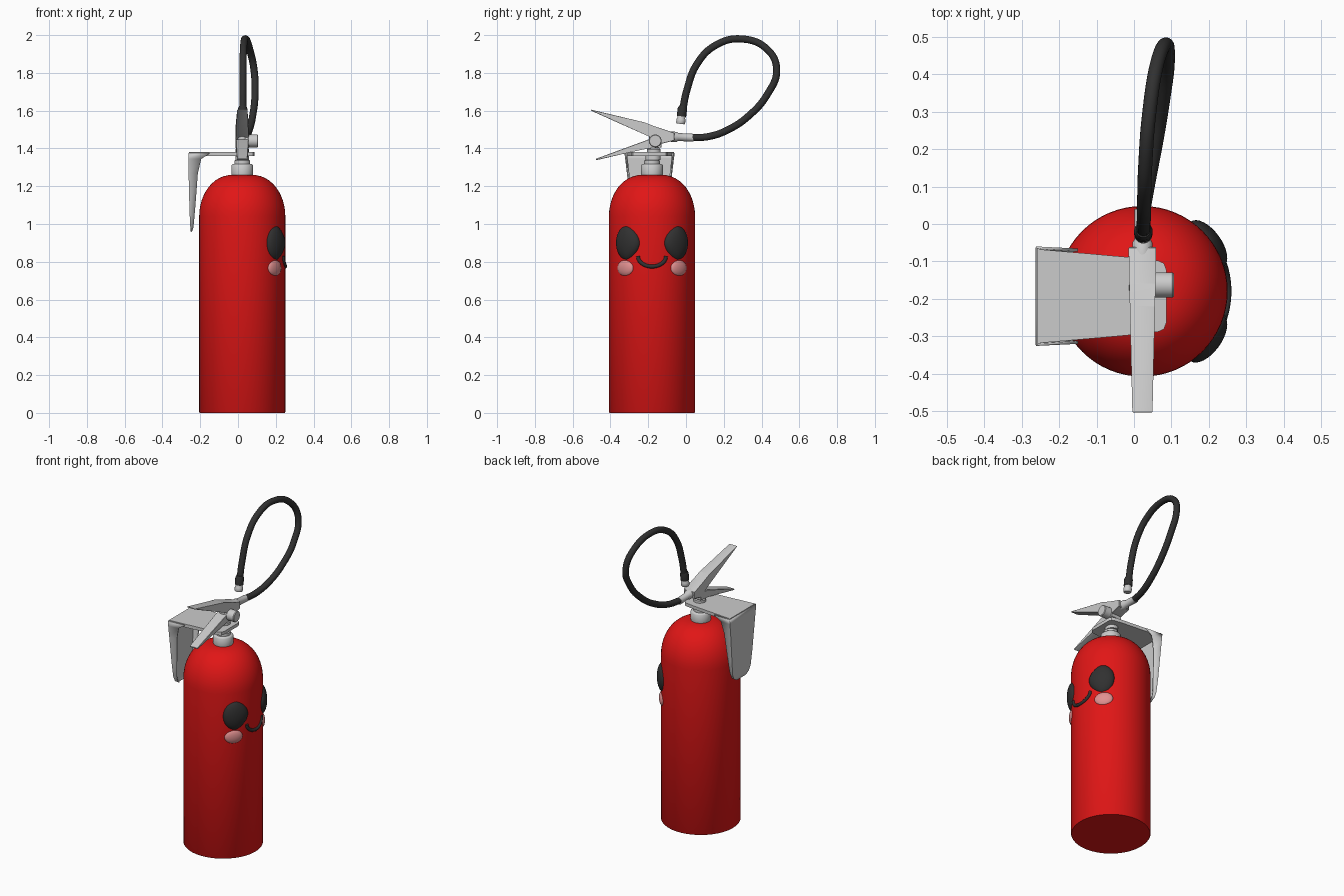
import bpy, bmesh, math
from mathutils import Matrix, Vector

if "Cube" in bpy.data.objects:
    bpy.data.objects.remove(bpy.data.objects["Cube"])

CX, CY, R = 0.0225, -0.18, 0.228   # tank axis and radius


def material(name, rgb):
    m = bpy.data.materials.new(name)
    m.diffuse_color = (*rgb, 1)
    m.use_nodes = True
    m.node_tree.nodes["Principled BSDF"].inputs["Base Color"].default_value = m.diffuse_color
    return m


RED = material("red_paint", (0.75, 0.008, 0.008))
BLACK = material("black_rubber", (0.03, 0.03, 0.03))
PINK = material("pink", (0.75, 0.28, 0.28))


def finish(bm, name, mat=None, angle=40):
    bmesh.ops.recalc_face_normals(bm, faces=bm.faces)
    me = bpy.data.meshes.new(name)
    bm.to_mesh(me)
    bm.free()
    ob = bpy.data.objects.new(name, me)
    bpy.context.collection.objects.link(ob)
    if mat:
        me.materials.append(mat)
    bpy.ops.object.select_all(action='DESELECT')
    bpy.context.view_layer.objects.active = ob
    ob.select_set(True)
    bpy.ops.object.shade_smooth_by_angle(angle=math.radians(angle))
    return ob


def lathe(name, profile, origin, direction=(0, 0, 1), mat=None, seg=48):
    """Revolve (radius, height) points about a direction."""
    bm = bmesh.new()
    M = Matrix.Translation(origin) @ Vector(direction).to_track_quat('Z', 'Y').to_matrix().to_4x4()
    rings = []
    for r, h in profile:
        rings.append([bm.verts.new(M @ Vector((r * math.cos(2 * math.pi * i / seg),
                                               r * math.sin(2 * math.pi * i / seg), h)))
                      for i in range(seg)])
    for a, b in zip(rings, rings[1:]):
        for i in range(seg):
            j = (i + 1) % seg
            bm.faces.new((a[i], a[j], b[j], b[i]))
    bm.faces.new(rings[0])
    bm.faces.new(rings[-1])
    return finish(bm, name, mat)


def lever(name, outline, root_y=-0.08, tip_y=-0.5):
    """Side outline in (y, z), width tapering toward the tip."""
    bm = bmesh.new()
    sides = []
    for s in (-1, 1):
        row = []
        for y, z in outline:
            t = max(0, (root_y - y) / (root_y - tip_y))
            row.append(bm.verts.new((CX + s * (0.037 - 0.01 * t), y, z)))
        sides.append(row)
        bm.faces.new(row)
    n = len(outline)
    for i in range(n):
        j = (i + 1) % n
        bm.faces.new((sides[0][i], sides[0][j], sides[1][j], sides[1][i]))
    bmesh.ops.bevel(bm, geom=bm.edges[:], offset=0.002, segments=1, affect='EDGES')
    return finish(bm, name, angle=30)


def tube(name, points, radius, mat):
    cu = bpy.data.curves.new(name, 'CURVE')
    cu.dimensions = '3D'
    cu.bevel_depth = radius
    cu.bevel_resolution = 5
    cu.use_fill_caps = True
    cu.resolution_u = 10
    sp = cu.splines.new('BEZIER')
    sp.bezier_points.add(len(points) - 1)
    for bp, p in zip(sp.bezier_points, points):
        bp.co = p
        bp.handle_left_type = bp.handle_right_type = 'AUTO'
    ob = bpy.data.objects.new(name, cu)
    bpy.context.collection.objects.link(ob)
    cu.materials.append(mat)
    bpy.ops.object.select_all(action='DESELECT')
    bpy.context.view_layer.objects.active = ob
    ob.select_set(True)
    bpy.ops.object.convert(target='MESH')
    bpy.ops.object.shade_smooth_by_angle(angle=math.radians(50))


def face_spot(name, side, deg, dist, z, half, mat, pinch=0.0):
    """Flattened ellipsoid lying on the tank wall, narrowing toward the face centre."""
    bm = bmesh.new()
    bmesh.ops.create_uvsphere(bm, u_segments=32, v_segments=20, radius=1)
    for v in bm.verts:
        v.co.z *= 1 - pinch * max(0, -side * v.co.y)
        v.co = Vector((v.co.x * half[0], v.co.y * half[1], v.co.z * half[2]))
        v.co.x += dist
    M = Matrix.Translation((CX, CY, z)) @ Matrix.Rotation(side * math.radians(deg), 4, 'Z')
    bmesh.ops.transform(bm, matrix=M, verts=bm.verts)
    finish(bm, name, mat)


# Tank with domed shoulder
dome = [(0.05 + (R - 0.05) * math.cos(a) ** 0.95, 1.04 + 0.22 * math.sin(a))
        for a in (math.pi / 2 * i / 12 for i in range(12))]
lathe("tank", [(R - 0.003, 0), (R, 0.004)] + dome + [(0.05, 1.26)], (CX, CY, 0), mat=RED, seg=64)

# Neck collar, washer and valve stem
lathe("neck_collar", [(0.055, 1.25), (0.058, 1.262), (0.058, 1.31), (0.053, 1.316), (0.042, 1.318),
                      (0.042, 1.335), (0.034, 1.34), (0.034, 1.36)], (CX, CY, 0))
lathe("valve_stem", [(0.036, 1.34), (0.036, 1.395), (0.026, 1.405), (0.026, 1.47)], (CX, CY + 0.01, 0))
lathe("pressure_gauge", [(0.03, 0), (0.03, 0.03), (0.034, 0.034), (0.034, 0.08), (0.03, 0.084)],
      (CX, -0.163, 1.44), (1, 0, 0), seg=32)

# Squeeze levers
lever("upper_lever", [(-0.505, 1.606), (-0.22, 1.538), (-0.16, 1.515), (-0.062, 1.483), (-0.062, 1.442),
                      (-0.13, 1.425), (-0.2, 1.465), (-0.503, 1.6)])
lever("lower_lever", [(-0.478, 1.345), (-0.2, 1.447), (-0.13, 1.45), (-0.13, 1.405), (-0.2, 1.4),
                      (-0.29, 1.381), (-0.474, 1.338)])

# Wall bracket: top plate
bm = bmesh.new()
half = [(-0.26, 0.13), (-0.25, 0.125), (-0.1, 0.112), (0.0, 0.103), (0.065, 0.095), (0.08, 0.088), (0.087, 0.07)]
y0 = -0.193
outline = [(x, y0 - h) for x, h in half] + [(x, y0 + h) for x, h in reversed(half)]
f = bm.faces.new([bm.verts.new((x, y, 1.36)) for x, y in outline])
ext = bmesh.ops.extrude_face_region(bm, geom=[f])
bmesh.ops.translate(bm, vec=(0, 0, 0.02), verts=[v for v in ext['geom'] if isinstance(v, bmesh.types.BMVert)])
finish(bm, "bracket_plate", angle=30)

# Wall bracket: hanging back with side flanges (z, half width, back x, flange x)
bm = bmesh.new()
rows = []
for z, h, xb, xf in [(1.375, 0.13, -0.26, -0.15), (1.345, 0.126, -0.26, -0.195), (1.27, 0.117, -0.259, -0.213),
                     (1.1, 0.099, -0.255, -0.226), (1.01, 0.087, -0.252, -0.234), (0.98, 0.073, -0.25, -0.238),
                     (0.962, 0.045, -0.249, -0.244)]:
    rows.append([bm.verts.new((x, y0 + s * h * k, z))
                 for x, s, k in ((xf, -1, 0.95), (xb, -1, 1), (xb, 1, 1), (xf, 1, 0.95))])
for a, b in zip(rows, rows[1:]):
    for i in range(3):
        bm.faces.new((a[i], b[i], b[i + 1], a[i + 1]))
back = finish(bm, "bracket_back", angle=30)
sol = back.modifiers.new("thickness", 'SOLIDIFY')
sol.thickness = 0.008
sol.offset = 0

# Hose loop with metal ends
tube("hose", [(0.0235, 0.03, 1.457), (0.04, 0.12, 1.463), (0.06, 0.225, 1.50), (0.078, 0.335, 1.575),
              (0.09, 0.43, 1.685), (0.085, 0.48, 1.815), (0.062, 0.43, 1.925), (0.04, 0.29, 1.98),
              (0.03, 0.155, 1.945), (0.027, 0.06, 1.85), (0.026, 0.005, 1.71), (0.025, -0.022, 1.575)],
     0.019, BLACK)
lathe("hose_cuff", [(0.025, 0), (0.025, 0.04), (0.019, 0.055)], (0.025, -0.024, 1.57), (0.0, 0.12, 1), BLACK, 24)
lathe("hose_nozzle", [(0.021, 0), (0.024, 0.005), (0.024, 0.025), (0.021, 0.03), (0.021, 0.05)],
      (0.025, -0.029, 1.53), (0, 0.12, 1), seg=24)
lathe("hose_outlet", [(0.027, 0), (0.027, 0.04), (0.021, 0.05), (0.021, 0.13)],
      (CX, -0.09, 1.463), (0, 1, -0.05), seg=24)

# Face on the +x side
for side, label in ((-1, "near"), (1, "far")):
    face_spot("eye_" + label, side, 36, 0.214, 0.9, (0.038, 0.075, 0.094), BLACK, 0.25)
    face_spot("cheek_" + label, side, 39.5, 0.219, 0.767, (0.021, 0.054, 0.044), PINK)
smile = []
for i in range(13):
    a = math.pi * i / 12
    dy = -0.074 * math.cos(a)
    smile.append((CX + math.sqrt(R * R - dy * dy), CY + dy, 0.83 - 0.055 * math.sin(a)))
tube("smile", smile, 0.01, BLACK)
